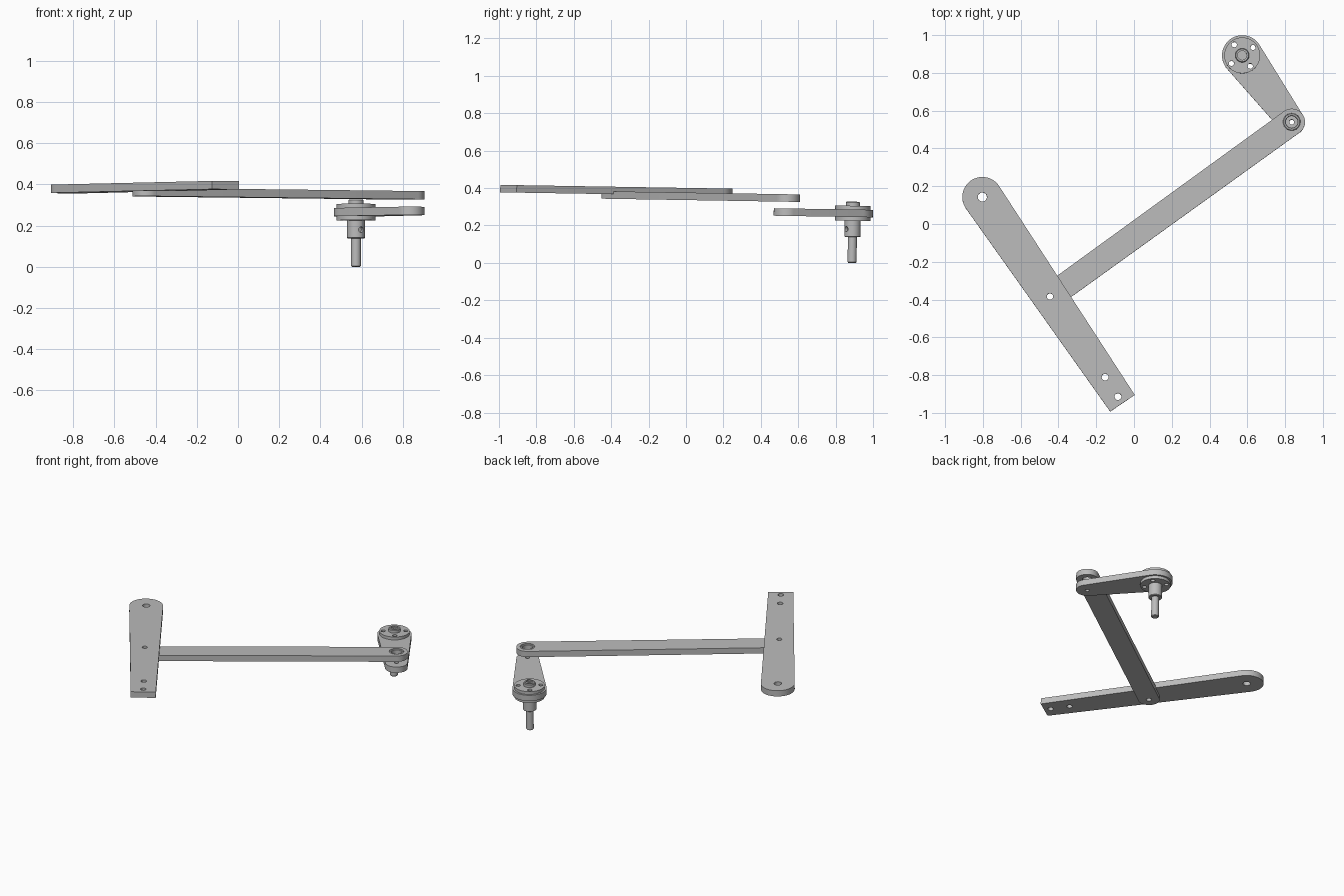
import bpy, bmesh, math
from mathutils import Matrix, Vector

cube = bpy.data.objects.get("Cube")
if cube:
    bpy.data.objects.remove(cube, do_unlink=True)

steel = bpy.data.materials.new("grey metal")
steel.use_nodes = True
GREY = (0.5, 0.5, 0.5, 1)
steel.diffuse_color = GREY
steel.node_tree.nodes["Principled BSDF"].inputs["Base Color"].default_value = GREY

# The whole linkage leans very slightly
LEAN = Matrix.Translation((0, -0.0055, 0)) @ Matrix.Rotation(-0.0164, 4, 'X')

# Pivot points
SHAFT = Vector((0.573, 0.893))
ELBOW = Vector((0.835, 0.54))
JOINT = Vector((-0.445, -0.385))
BAR_HEAD = Vector((-0.803, 0.142))
BAR_FOOT = Vector((-0.061, -0.95))
CRANK_ANGLE = math.atan2(*(ELBOW - SHAFT).yx)


def add_object(name, bm):
    bmesh.ops.recalc_face_normals(bm, faces=bm.faces)
    mesh = bpy.data.meshes.new(name)
    bm.to_mesh(mesh)
    bm.free()
    mesh.materials.append(steel)
    obj = bpy.data.objects.new(name, mesh)
    bpy.context.collection.objects.link(obj)
    return obj


def plate(name, p1, r1, p2, r2, z0, z1, square=False, steps=32):
    """Flat bar with a round end at p1 and a round or square end at p2."""
    axis = p2 - p1
    length, turn = axis.length, math.atan2(axis.y, axis.x)
    phi = math.acos((r1 - r2) / length)
    pts = []
    for i in range(steps + 1):
        a = phi + (2 * math.pi - 2 * phi) * i / steps
        pts.append((r1 * math.cos(a), r1 * math.sin(a)))
    if square:
        pts += [(length, -r2), (length, r2)]
    else:
        for i in range(steps + 1):
            a = -phi + 2 * phi * i / steps
            pts.append((length + r2 * math.cos(a), r2 * math.sin(a)))
    bm = bmesh.new()
    face = bm.faces.new([bm.verts.new((x, y, z0)) for x, y in pts])
    side = bmesh.ops.extrude_face_region(bm, geom=[face])["geom"]
    bmesh.ops.translate(bm, vec=(0, 0, z1 - z0),
                        verts=[v for v in side if isinstance(v, bmesh.types.BMVert)])
    place = Matrix.Translation((p1.x, p1.y, 0)) @ Matrix.Rotation(turn, 4, 'Z')
    bm.transform(place)
    return add_object(name, bm)


def lathe(name, centre, profile, closed=False, steps=48):
    """Spin a radius/height profile around a vertical axis."""
    bm = bmesh.new()
    verts = [bm.verts.new((r, 0, z)) for r, z in profile]
    pairs = list(zip(verts, verts[1:]))
    if closed:
        pairs.append((verts[-1], verts[0]))
    edges = [bm.edges.new(p) for p in pairs]
    bmesh.ops.spin(bm, geom=verts + edges, axis=(0, 0, 1), cent=(0, 0, 0),
                   angle=2 * math.pi, steps=steps, use_duplicate=False)
    bmesh.ops.remove_doubles(bm, verts=bm.verts, dist=1e-5)
    bm.transform(Matrix.Translation((centre.x, centre.y, 0)))
    return add_object(name, bm)


def drill(obj, matrix, radius, depth):
    """Cut a round hole along the local z axis of matrix."""
    bm = bmesh.new()
    bmesh.ops.create_cone(bm, cap_ends=True, segments=24, radius1=radius,
                          radius2=radius, depth=depth, matrix=matrix)
    cutter = add_object("hole_cutter", bm)
    cutter.hide_render = True
    mod = obj.modifiers.new("hole", 'BOOLEAN')
    mod.operation, mod.solver, mod.object = 'DIFFERENCE', 'EXACT', cutter
    bpy.context.view_layer.objects.active = obj
    bpy.ops.object.modifier_apply(modifier=mod.name)
    bpy.data.objects.remove(cutter, do_unlink=True)


def drill_down(obj, point, radius, z=0.3, depth=1):
    drill(obj, Matrix.Translation((point.x, point.y, z)), radius, depth)


# Output bar with tapered sides
bar = plate("output_bar", BAR_HEAD, 0.106, BAR_FOOT, 0.0785, 0.361, 0.401, square=True)
drill_down(bar, BAR_HEAD, 0.024)
drill_down(bar, JOINT, 0.017)
for spot in (Vector((-0.153, -0.812)), Vector((-0.085, -0.915))):
    drill_down(bar, spot, 0.018)

# Long connecting link
link = plate("connecting_link", ELBOW, 0.07, JOINT, 0.067, 0.336, 0.376)
drill_down(link, JOINT, 0.017)
drill_down(link, ELBOW, 0.046)

# Bushing ring in the link
bushing = lathe("link_bushing", ELBOW, [(0.031, 0.337), (0.0455, 0.337),
                (0.0455, 0.372), (0.042, 0.375), (0.034, 0.375), (0.031, 0.372)], closed=True)

# Crank arm
crank = plate("crank_arm", SHAFT, 0.107, ELBOW, 0.07, 0.26, 0.30)
drill_down(crank, ELBOW, 0.013)

# Hub: shaft, collar, lower and upper flanges, top boss
hub = lathe("hub_and_shaft", SHAFT, [
    (0, 0.0148), (0.020, 0.0148), (0.024, 0.019), (0.024, 0.153), (0.040, 0.153),
    (0.043, 0.156), (0.043, 0.240), (0.095, 0.240), (0.095, 0.320), (0.037, 0.320),
    (0.037, 0.338), (0.033, 0.342), (0.024, 0.342), (0.024, 0.334), (0.012, 0.334),
    (0.012, 0.328), (0, 0.328)])

# Four flange holes through hub and crank
for i in range(4):
    a = CRANK_ANGLE + i * math.pi / 2
    spot = SHAFT + 0.071 * Vector((math.cos(a), math.sin(a)))
    drill_down(hub, spot, 0.014)
    drill_down(crank, spot, 0.014)

# Set screw hole in the collar
out = Vector((math.cos(CRANK_ANGLE), math.sin(CRANK_ANGLE), 0))
aim = out.to_track_quat('Z', 'Y').to_matrix().to_4x4()
seat = Vector((SHAFT.x, SHAFT.y, 0.195)) + out * 0.045
drill(hub, Matrix.Translation(seat) @ aim, 0.014, 0.04)

# Lean and shading
for part in (bar, link, bushing, crank, hub):
    part.data.transform(LEAN)
    bpy.ops.object.select_all(action='DESELECT')
    part.select_set(True)
    bpy.context.view_layer.objects.active = part
    bpy.ops.object.shade_smooth_by_angle(angle=math.radians(30))
